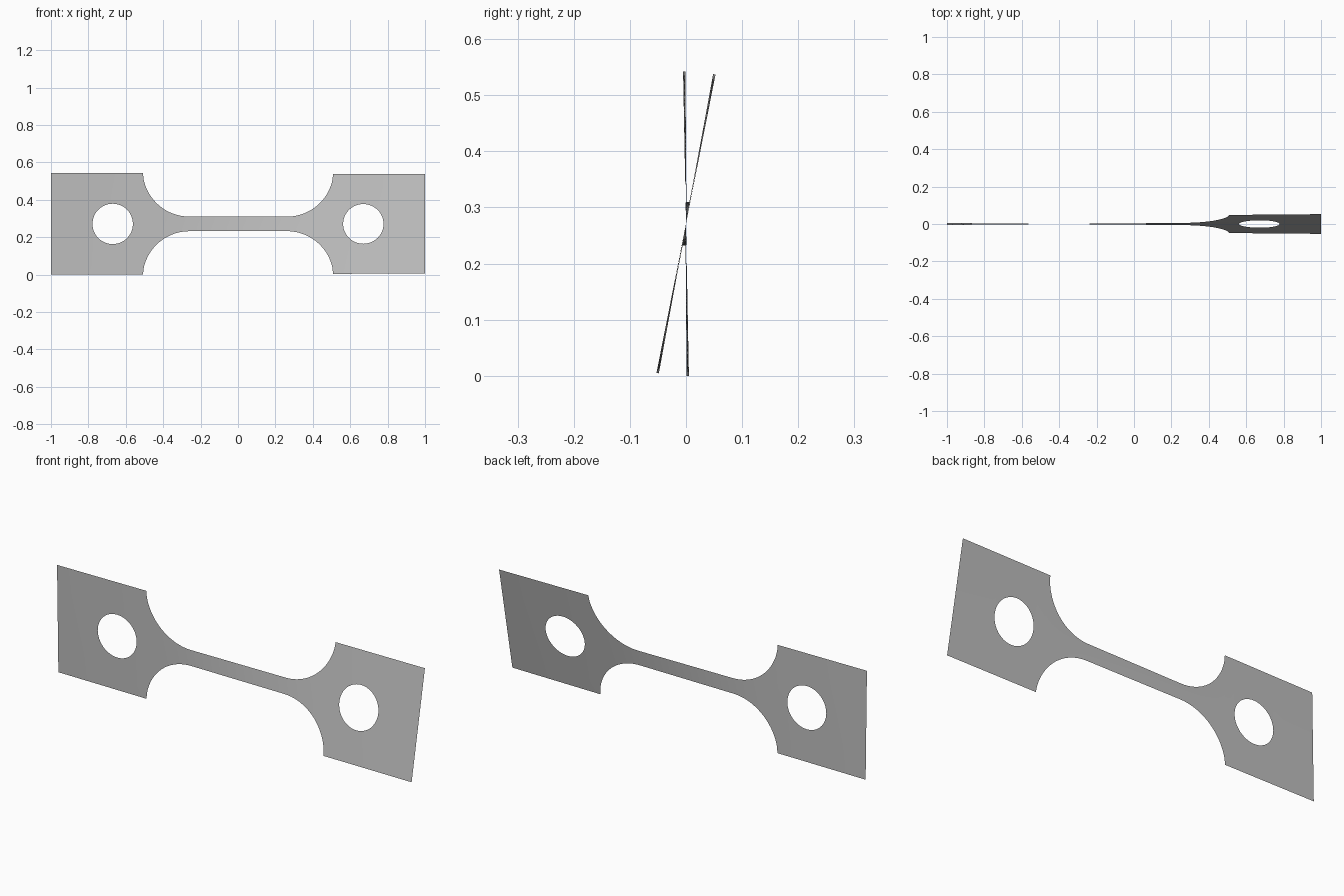
import bpy
import bmesh
import math

cube = bpy.data.objects.get("Cube")
if cube:
    bpy.data.objects.remove(cube, do_unlink=True)

# Dimensions of the twisted test strip
HALF_LEN, HALF_H, BAR_H = 1.0, 0.271, 0.039
FILLET_X, FILLET_R, CORNER_X = 0.26, 0.25, 0.508
HOLE_X, HOLE_R = 0.67, 0.108
START_ANGLE, TOTAL_TWIST = math.radians(-1.1), math.radians(12.3)
MID_Z = 0.271


def outline(x):
    """Half height of the strip at x."""
    d = abs(x) - FILLET_X
    if d <= 0:
        return BAR_H
    if abs(x) >= CORNER_X - 1e-6:
        return HALF_H
    return BAR_H + FILLET_R - math.sqrt(FILLET_R ** 2 - d * d)


def hole(x):
    """Half height of the round hole at x, zero outside it."""
    d = abs(x) - HOLE_X
    return math.sqrt(max(0.0, HOLE_R ** 2 - d * d)) if abs(d) < HOLE_R - 1e-6 else 0.0


# Column positions for one half: bar, fillet, hole, grip end
cols = [FILLET_X * i / 8 for i in range(8)]
end = math.asin((CORNER_X - FILLET_X) / FILLET_R)
cols += [FILLET_X + FILLET_R * math.sin(end * i / 20) for i in range(21)]
cols += [HOLE_X - HOLE_R * math.cos(math.pi * i / 24) for i in range(25)]
cols += [HOLE_X + HOLE_R + (HALF_LEN - HOLE_X - HOLE_R) * i / 4 for i in range(1, 5)]
xs = [-x for x in reversed(cols[1:])] + cols

# Twist builds up faster where the strip is narrow
twist = [0.0]
for a, b in zip(xs, xs[1:]):
    twist.append(twist[-1] + (b - a) * 2 / (outline(a) + outline(b)))
angles = [START_ANGLE + TOTAL_TWIST * t / twist[-1] for t in twist]

# Upper and lower halves of the sheet, welded along the middle line
bm = bmesh.new()
for side in (1, -1):
    rows = []
    for x, ang in zip(xs, angles):
        lo, hi = hole(x), outline(x)
        rows.append([bm.verts.new((x, side * h * math.sin(ang), MID_Z + side * h * math.cos(ang)))
                     for h in (lo, (lo + hi) / 2, hi)])
    for p, q in zip(rows, rows[1:]):
        for k in range(2):
            loop = [p[k], q[k], q[k + 1], p[k + 1]]
            bm.faces.new(loop if side > 0 else loop[::-1])
bmesh.ops.remove_doubles(bm, verts=bm.verts, dist=1e-5)

mesh = bpy.data.meshes.new("twisted_strip")
bm.to_mesh(mesh)
bm.free()
strip = bpy.data.objects.new("twisted_strip", mesh)
bpy.context.collection.objects.link(strip)

# Plain grey
grey = bpy.data.materials.new("plain_grey")
grey.use_nodes = True
colour = (0.52, 0.52, 0.52, 1)
grey.diffuse_color = colour
grey.node_tree.nodes["Principled BSDF"].inputs["Base Color"].default_value = colour
mesh.materials.append(grey)

bpy.context.view_layer.objects.active = strip
strip.select_set(True)
bpy.ops.object.shade_smooth_by_angle()
